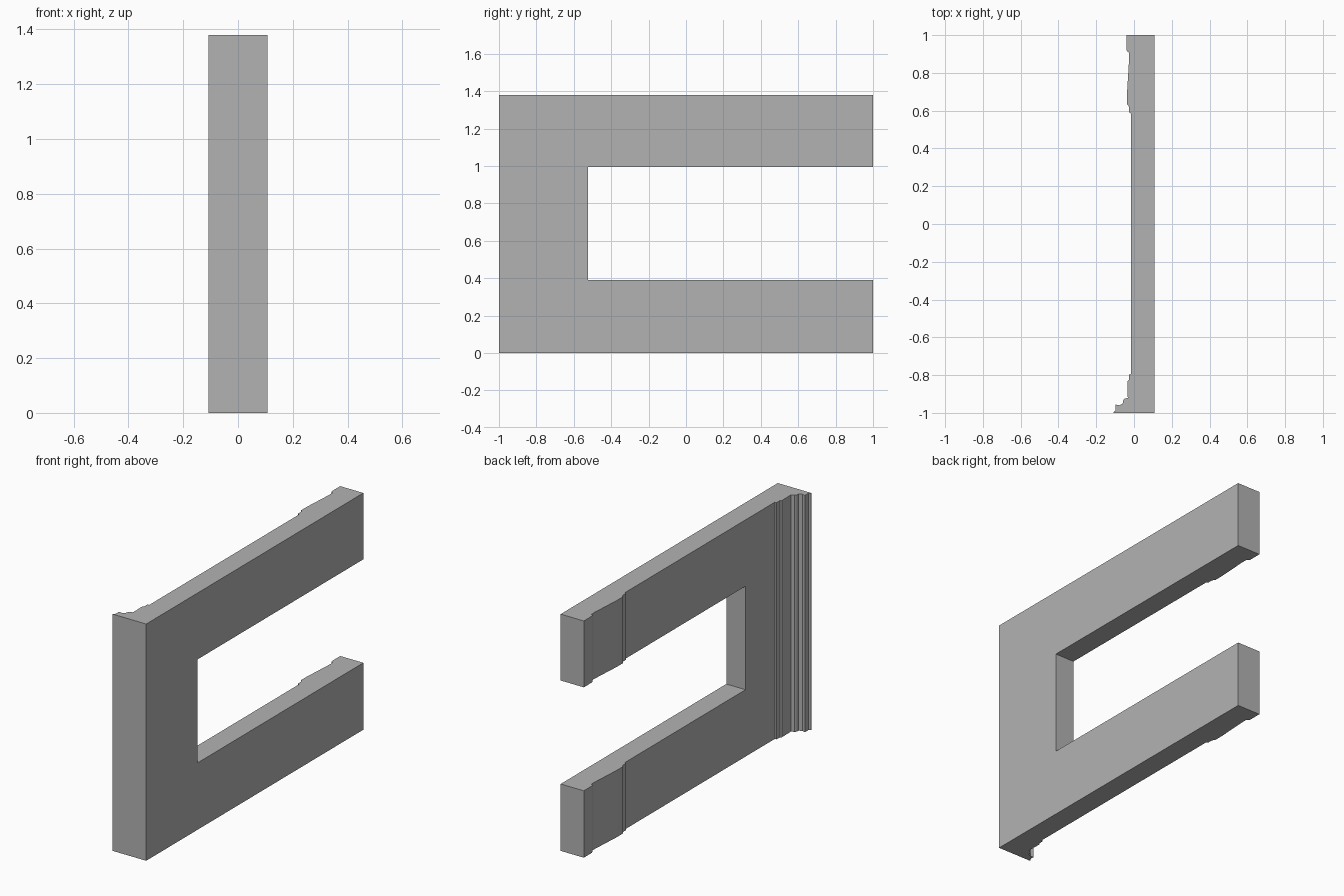
import bpy, bmesh

if "Cube" in bpy.data.objects:
    bpy.data.objects.remove(bpy.data.objects["Cube"])

HEIGHT, RIGHT = 1.38, 0.108

grey = bpy.data.materials.new("plain grey")
grey.diffuse_color = (0.45, 0.45, 0.45, 1)
grey.use_nodes = True
grey.node_tree.nodes["Principled BSDF"].inputs["Base Color"].default_value = grey.diffuse_color


def prism(name, outline, z0, z1):
    """Extrude an (x, y) outline upward from z0 to z1."""
    bm = bmesh.new()
    face = bm.faces.new([bm.verts.new((x, y, z0)) for x, y in outline])
    top = bmesh.ops.extrude_face_region(bm, geom=[face])["geom"]
    bmesh.ops.translate(bm, vec=(0, 0, z1 - z0),
                        verts=[v for v in top if isinstance(v, bmesh.types.BMVert)])
    bmesh.ops.recalc_face_normals(bm, faces=bm.faces)
    mesh = bpy.data.meshes.new(name)
    bm.to_mesh(mesh)
    bm.free()
    mesh.materials.append(grey)
    obj = bpy.data.objects.new(name, mesh)
    bpy.context.collection.objects.link(obj)
    return obj


# Moulded left edge, from the back (y = 1) to the front (y = -1)
moulding = [
    (-0.041, 1.0), (-0.041, 0.923), (-0.036, 0.914), (-0.026, 0.908),
    (-0.026, 0.875), (-0.037, 0.69), (-0.037, 0.633), (-0.030, 0.628),
    (-0.026, 0.615), (-0.026, 0.592), (-0.016, 0.585),
    (-0.016, -0.795), (-0.027, -0.797), (-0.027, -0.825), (-0.035, -0.833),
    (-0.033, -0.92), (-0.052, -0.926), (-0.058, -0.935), (-0.060, -0.952),
    (-0.078, -0.960), (-0.098, -0.956), (-0.098, -0.988),
    (-0.108, -0.995), (-0.108, -1.0),
]
frame = prism("moulded_frame", moulding + [(RIGHT, -1), (RIGHT, 1)], 0, HEIGHT)

# Opening that runs out through the back end
cutter = prism("opening_cutter",
               [(-0.3, -0.525), (0.3, -0.525), (0.3, 1.2), (-0.3, 1.2)], 0.39, 0.993)
cutter.hide_render = True
cutter.hide_viewport = True

cut = frame.modifiers.new("opening", "BOOLEAN")
cut.operation = "DIFFERENCE"
cut.solver = "EXACT"
cut.object = cutter
